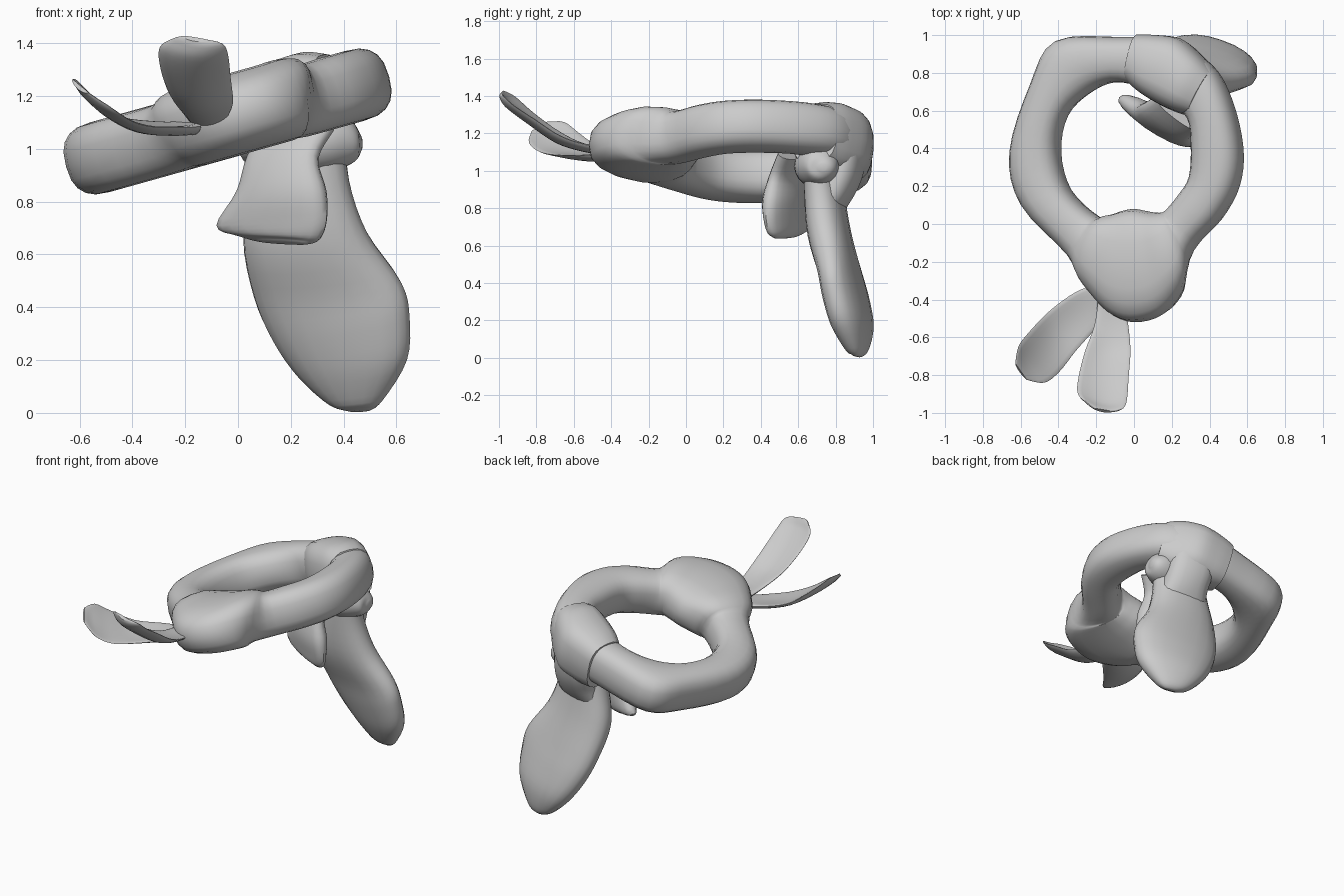
import bpy, bmesh, math
from mathutils import Vector

SIDES = 20


def spline(p0, p1, p2, p3, t):
    return 0.5 * (2 * p1 + (p2 - p0) * t + (2 * p0 - 5 * p1 + 4 * p2 - p3) * t * t
                  + (3 * p1 - p0 - 3 * p2 + p3) * t ** 3)


def loft(name, sections, closed=False, power=2.0, cup=0.0, steps=4):
    """Skin smooth cross-sections, each given as (edge a, edge b, half thickness)."""
    secs = [(Vector(a), Vector(b), h) for a, b, h in sections]
    n = len(secs)
    pick = (lambda i: secs[i % n]) if closed else (lambda i: secs[max(0, min(n - 1, i))])
    fine = []
    for i in range(n if closed else n - 1):
        quad = [pick(i + k) for k in (-1, 0, 1, 2)]
        for s in range(steps):
            fine.append([spline(*[q[c] for q in quad], s / steps) for c in range(3)])
    if not closed:
        fine.append(list(secs[-1]))
    m = len(fine)
    bm = bmesh.new()
    rings = []
    for i, (a, b, h) in enumerate(fine):
        nxt = fine[(i + 1) % m if closed else min(i + 1, m - 1)]
        prv = fine[(i - 1) % m if closed else max(i - 1, 0)]
        tangent = (nxt[0] + nxt[1]) - (prv[0] + prv[1])
        mid, side = (a + b) / 2, (b - a) / 2
        normal = tangent.cross(side).normalized()
        bend = cup * min(1.0, side.length / 0.12) ** 2
        ring = []
        for k in range(SIDES):
            ang = 2 * math.pi * k / SIDES
            c, s = math.cos(ang), math.sin(ang)
            u = math.copysign(abs(c) ** (2 / power), c)
            v = math.copysign(abs(s) ** (2 / power), s)
            ring.append(bm.verts.new(mid + side * u + normal * (h * v + bend * (u * u - 0.5))))
        rings.append(ring)
    for i in range(m if closed else m - 1):
        r, q = rings[i], rings[(i + 1) % m]
        for k in range(SIDES):
            j = (k + 1) % SIDES
            bm.faces.new((r[k], r[j], q[j], q[k]))
    if not closed:
        bm.faces.new(rings[0])
        bm.faces.new(rings[-1])
    bmesh.ops.recalc_face_normals(bm, faces=bm.faces)
    mesh = bpy.data.meshes.new(name)
    bm.to_mesh(mesh)
    bm.free()
    obj = bpy.data.objects.new(name, mesh)
    bpy.context.collection.objects.link(obj)
    bpy.ops.object.select_all(action='DESELECT')
    bpy.context.view_layer.objects.active = obj
    obj.select_set(True)
    bpy.ops.object.shade_smooth_by_angle(angle=math.radians(45))
    return obj


def tilted(x, y, drop=0.0):
    """Point on the sloping plane of the ring."""
    return (x, y, 1.115 + 0.28 * x - drop)


# Padded ring, swelling at the front: inner edge to outer edge
ring = [(.30, .25, .55, .20), (.31, .42, .57, .40), (.29, .56, .51, .66), (.18, .66, .40, .85),
        (.05, .72, .18, .97), (-.10, .75, -.08, .99), (-.24, .69, -.41, .97),
        (-.36, .57, -.54, .74), (-.395, .38, -.65, .38), (-.34, .18, -.59, .10),
        (-.19, .04, -.34, -.17), (-.12, .05, -.25, -.33), (-.06, .07, -.13, -.47),
        (0, .08, 0, -.52), (.06, .07, .15, -.48), (.12, .06, .26, -.35),
        (.17, .07, .31, -.14), (.24, .15, .46, .03)]
loft("padded_ring", [(tilted(a, b, -0.02 if d < -.3 else 0), tilted(c, d, -0.02 if d < -.3 else 0),
                      0.155 if d < -.3 else 0.137) for a, b, c, d in ring], True, 2.6)

# Wrapped collar at the back of the ring
wrap = [(-.03, .75, .03, 1.0, .16), (.04, .69, .12, 1.0, .18), (.14, .63, .25, .98, .19),
        (.23, .59, .36, .89, .19), (.30, .57, .43, .81, .16)]
loft("collar", [(tilted(a, b), tilted(c, d, 0.03), h) for a, b, c, d, h in wrap], power=2.8)

# Strap running from the collar down the back
loft("back_strap", [((.08, .90, 1.12), (.36, .82, 1.14), .10),
                    ((.09, .88, 1.0), (.38, .79, 1.0), .105),
                    ((.10, .84, .90), (.39, .75, .90), .10),
                    ((.09, .81, .82), (.40, .72, .82), .08)], power=2.5)

# Large hanging tail
loft("large_tail", [((.10, .80, 1.10), (.40, .66, 1.08), .08),
                    ((.06, .78, .88), (.42, .70, .88), .10),
                    ((.02, .80, .66), (.49, .73, .68), .11),
                    ((.06, .88, .44), (.62, .76, .49), .10),
                    ((.13, .93, .28), (.65, .78, .36), .10),
                    ((.23, .96, .14), (.64, .82, .20), .09),
                    ((.35, .95, .03), (.55, .88, .05), .05),
                    ((.43, .92, .004), (.50, .90, .01), .015)], power=2.3)

# Short flared tail inside the ring
loft("short_tail", [((.12, .68, 1.10), (.36, .50, 1.08), .05),
                    ((.04, .63, .97), (.30, .46, .97), .055),
                    ((.00, .62, .84), (.33, .43, .84), .07),
                    ((-.08, .67, .71), (.335, .43, .73), .06),
                    ((.00, .62, .67), (.31, .45, .66), .045),
                    ((.08, .57, .65), (.26, .47, .64), .015)], power=2.3)

# Rounded fold of the knot, set under the collar
loft("knot_fold", [((.16, .68, .92), (.16, .68, 1.14), .10),
                   ((.30, .70, .91), (.30, .70, 1.14), .12),
                   ((.40, .72, .93), (.40, .72, 1.13), .10),
                   ((.45, .73, .96), (.45, .73, 1.08), .07),
                   ((.47, .73, 1.0), (.47, .73, 1.04), .02)])

# Two thin cupped leaves at the front
loft("upright_leaf", [((-.19, -.40, 1.11), (-.05, -.40, 1.11), .025),
                      ((-.21, -.54, 1.13), (-.03, -.54, 1.13), .02),
                      ((-.26, -.68, 1.19), (-.02, -.68, 1.17), .018),
                      ((-.295, -.82, 1.29), (-.03, -.82, 1.26), .018),
                      ((-.30, -.91, 1.37), (-.04, -.94, 1.34), .018),
                      ((-.25, -.96, 1.41), (-.06, -.985, 1.39), .015),
                      ((-.21, -.98, 1.425), (-.12, -.995, 1.41), .01)], cup=0.035)
loft("side_leaf", [((-.20, -.32, 1.09), (-.14, -.48, 1.08), .025),
                   ((-.31, -.36, 1.09), (-.20, -.55, 1.07), .02),
                   ((-.45, -.46, 1.11), (-.31, -.67, 1.07), .015),
                   ((-.56, -.57, 1.19), (-.40, -.78, 1.09), .015),
                   ((-.62, -.65, 1.25), (-.48, -.84, 1.14), .012),
                   ((-.63, -.74, 1.26), (-.57, -.825, 1.21), .008)], cup=0.025)
